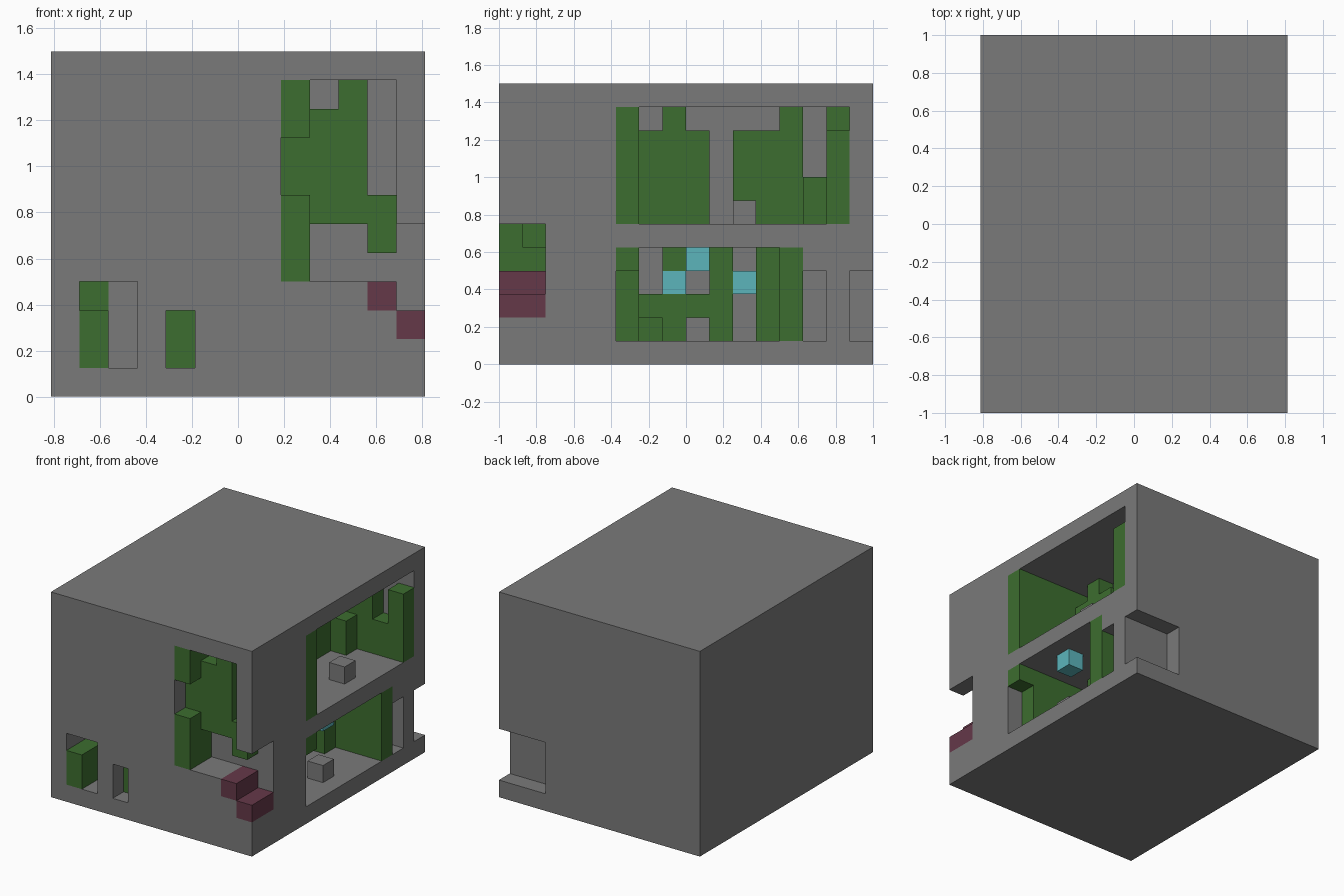
import bpy
from mathutils import Vector

if "Cube" in bpy.data.objects:
    bpy.data.objects.remove(bpy.data.objects["Cube"], do_unlink=True)

CELL = 0.125
SIZE = (13, 16, 12)      # block size in cells: x, y, z
OVERSHOOT = 0.4          # how far cutters poke out of the block


def make_material(name, color):
    mat = bpy.data.materials.new(name)
    mat.use_nodes = True
    mat.diffuse_color = (*color, 1)
    mat.node_tree.nodes["Principled BSDF"].inputs["Base Color"].default_value = (*color, 1)
    return mat


grey = make_material("stone grey", (0.195, 0.195, 0.195))
green = make_material("leaf green", (0.046, 0.155, 0.029))
maroon = make_material("maroon", (0.13, 0.04, 0.066))
cyan = make_material("pale cyan", (0.107, 0.46, 0.5))


def to_world(cell):
    return Vector(((cell[0] - SIZE[0] / 2) * CELL, (cell[1] - SIZE[1] / 2) * CELL, cell[2] * CELL))


def part(name, mat, *boxes):
    """One object made of boxes, each given as x, y and z ranges in cells."""
    verts, faces = [], []
    for x, y, z in boxes:
        base = len(verts)
        verts += [to_world((a, b, c)) for c in z for b in y for a in x]
        for quad in ((0, 2, 3, 1), (4, 5, 7, 6), (0, 1, 5, 4),
                     (2, 6, 7, 3), (0, 4, 6, 2), (1, 3, 7, 5)):
            faces.append([base + i for i in quad])
    mesh = bpy.data.meshes.new(name)
    mesh.from_pydata(verts, [], faces)
    mesh.materials.append(mat)
    obj = bpy.data.objects.new(name, mesh)
    bpy.context.collection.objects.link(obj)
    return obj


def carve(target, x, y, z):
    """Cut a box of cells out of the target, overshooting at outer faces."""
    ranges = []
    for (low, high), limit in zip((x, y, z), SIZE):
        ranges.append((low - OVERSHOOT if low == 0 else low,
                       high + OVERSHOOT if high == limit else high))
    cutter = part("cutter", grey, ranges)
    cutter.hide_render = True
    mod = target.modifiers.new("carve", "BOOLEAN")
    mod.operation = "DIFFERENCE"
    mod.solver = "EXACT"
    mod.object = cutter
    bpy.context.view_layer.objects.active = target
    bpy.ops.object.modifier_apply(modifier=mod.name)
    bpy.data.objects.remove(cutter, do_unlink=True)


# Solid outer block with its openings
shell = part("shell", grey, ((0, 13), (0, 16), (0, 12)))
carve(shell, (1, 3), (0, 2), (1, 4))        # small front niche
carve(shell, (4, 5), (0, 2), (1, 3))        # front slot
carve(shell, (8, 12), (0, 2), (4, 11))      # tall front recess
carve(shell, (11, 13), (0, 2), (3, 6))      # corner doorway
carve(shell, (12, 13), (0, 2), (2, 4))      # lower step pocket
carve(shell, (8, 13), (5, 15), (6, 11))     # upper side room
carve(shell, (8, 13), (5, 13), (1, 5))      # lower side room
carve(shell, (10, 13), (12, 14), (1, 4))    # side slot
carve(shell, (10, 13), (15, 16), (1, 4))    # back corner notch

# Front niche, slot and steps
part("niche_block", green, ((1, 2), (0, 2), (1, 3)), ((1, 2), (1.99, 2), (3, 4)))
part("slot_block", green, ((4, 5), (1, 2), (1, 3)))
part("lower_step", maroon, ((12, 13), (0, 2), (2, 3)))
part("upper_step", maroon, ((11, 12), (0, 2), (3, 4)))

# Tall front recess: side post with a gap, back panel and shelf
part("recess_post", green,
     ((8, 9), (0, 1), (4, 7)), ((8, 9), (0, 1), (9, 11)), ((8, 9), (1, 2), (4, 11)))
part("recess_panel", green, ((9, 11), (1, 2), (6, 10)), ((10, 11), (1, 2), (10, 11)))
part("recess_shelf", green, ((11, 12), (1, 2), (5, 7)))

# Upper side room
part("upper_front_wall", green, ((8, 13), (5, 6), (6, 11)))
part("upper_inner_wall", green,
     ((8, 9), (6, 9), (6, 10)), ((8, 9), (7, 8), (10, 11)),
     ((8, 9), (10, 13), (6, 10)), ((8, 9), (12, 13), (10, 11)),
     ((9, 10), (13, 14), (6, 8)))
part("upper_back_wall", green,
     ((8, 11), (14, 15), (6, 11)), ((11, 12), (14, 15), (6, 8)), ((12, 13), (14, 15), (6, 10)))
part("upper_stool", grey, ((11, 12), (10, 11), (6, 7)))

# Lower side room
part("lower_front_wall", green, ((8, 12), (5, 6), (1, 5)), ((12, 13), (5, 6), (4, 5)))
part("lower_inner_wall", green,
     ((9, 10), (6, 7), (1, 2)), ((8, 9), (6, 9), (1, 3)), ((8, 9), (7, 8), (4, 5)),
     ((8, 9), (9, 10), (1, 5)), ((9, 10), (11, 12), (1, 5)))
part("lower_back_wall", green, ((10, 13), (12, 13), (1, 5)))
part("lower_stool", grey, ((11, 12), (8, 9), (1, 2)))
part("hanging_lamp", cyan, ((11, 12), (8, 9), (4, 5)))
for index, y in enumerate((7, 10)):
    part(f"wall_lamp_{index}", cyan, ((8, 9), (y, y + 1), (3, 4)))
